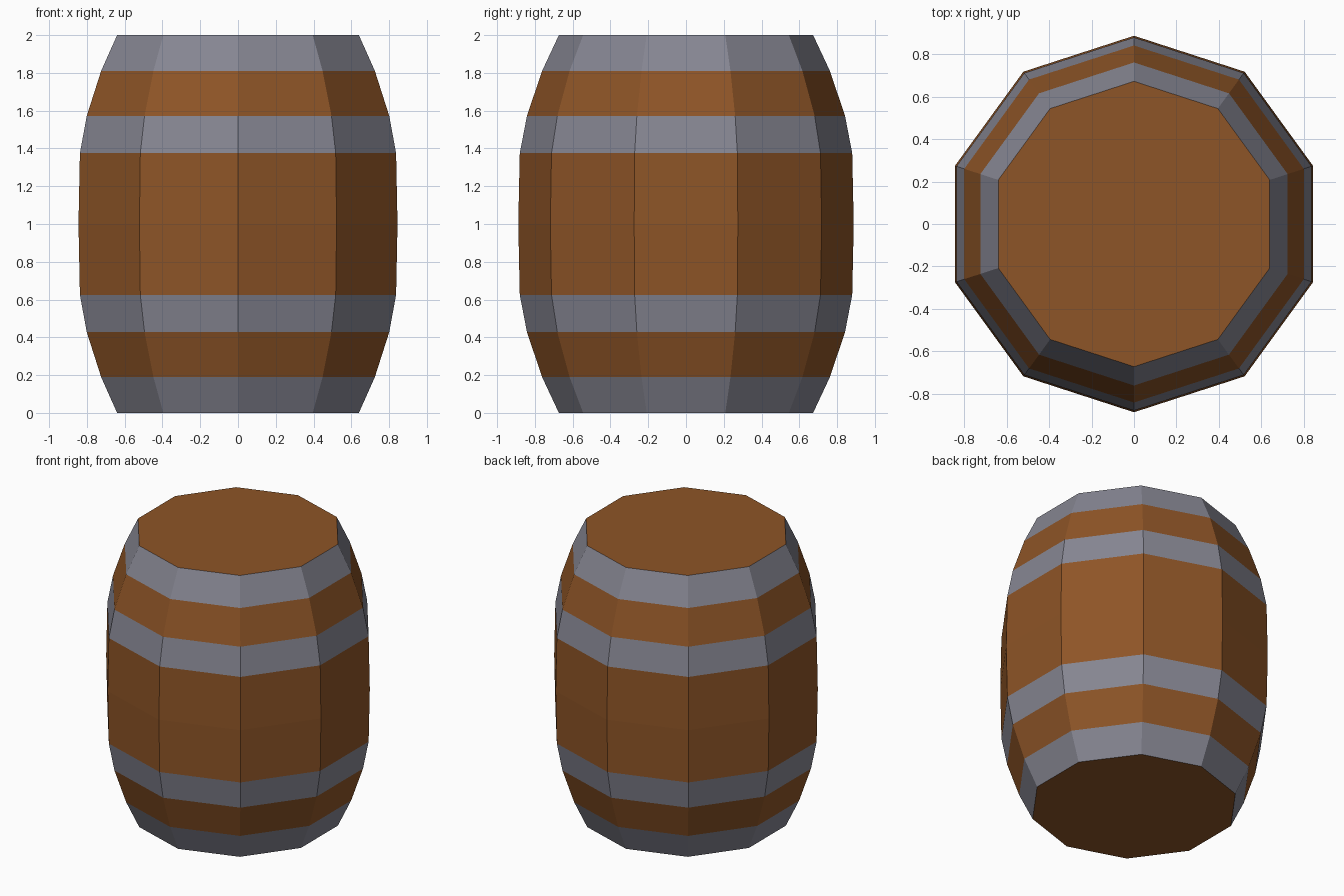
import bpy, bmesh
from math import sin, cos, pi

if "Cube" in bpy.data.objects:
    bpy.data.objects.remove(bpy.data.objects["Cube"])

SIDES = 10
# Barrel profile from the ground to the middle: (radius, height), mirrored upward
LOWER = [(0.673, 0.0), (0.762, 0.19), (0.842, 0.428), (0.88, 0.625)]
PROFILE = LOWER + [(0.888, 1.0)] + [(r, 2.0 - z) for r, z in reversed(LOWER)]


def material(name, color):
    mat = bpy.data.materials.new(name)
    mat.diffuse_color = (*color, 1.0)
    mat.use_nodes = True
    mat.node_tree.nodes["Principled BSDF"].inputs["Base Color"].default_value = mat.diffuse_color
    return mat


wood = material("wood", (0.27, 0.09, 0.02))
metal = material("metal", (0.24, 0.24, 0.29))


def ring(bm, r, z):
    angles = [pi / 2 + 2 * pi * k / SIDES for k in range(SIDES)]
    return [bm.verts.new((r * cos(a), r * sin(a), z)) for a in angles]


def finish(name, bm, mat):
    mesh = bpy.data.meshes.new(name)
    bm.to_mesh(mesh)
    bm.free()
    mesh.materials.append(mat)
    bpy.context.collection.objects.link(bpy.data.objects.new(name, mesh))


def band(name, first, last, mat):
    bm = bmesh.new()
    rings = [ring(bm, r, z) for r, z in PROFILE[first:last + 1]]
    for low, high in zip(rings, rings[1:]):
        for k in range(SIDES):
            n = (k + 1) % SIDES
            bm.faces.new((low[k], low[n], high[n], high[k]))
    finish(name, bm, mat)


def lid(name, index, up):
    bm = bmesh.new()
    verts = ring(bm, *PROFILE[index])
    bm.faces.new(verts if up else verts[::-1])
    finish(name, bm, wood)


# Metal hoops
band("bottom_hoop", 0, 1, metal)
band("lower_hoop", 2, 3, metal)
band("upper_hoop", 5, 6, metal)
band("top_hoop", 7, 8, metal)

# Wooden staves between the hoops
band("lower_staves", 1, 2, wood)
band("middle_staves", 3, 5, wood)
band("upper_staves", 6, 7, wood)

# End lids
lid("bottom_lid", 0, False)
lid("top_lid", 8, True)
